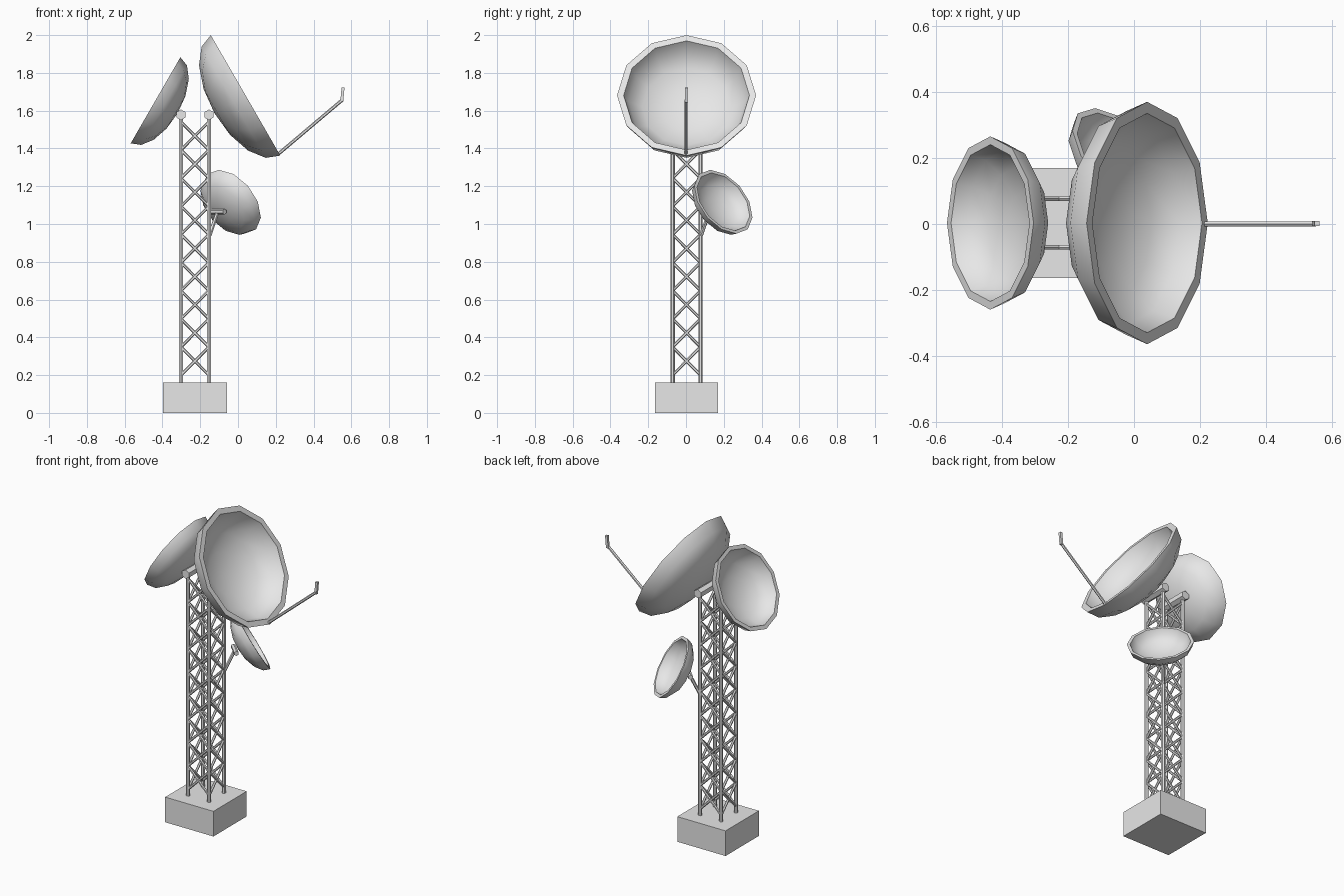
import bpy, bmesh, math
from mathutils import Vector, Matrix

old = bpy.data.objects.get("Cube")
if old:
    bpy.data.objects.remove(old, do_unlink=True)

grey = bpy.data.materials.new("light_grey")
grey.use_nodes = True
grey.diffuse_color = (0.8, 0.8, 0.8, 1)
grey.node_tree.nodes["Principled BSDF"].inputs["Base Color"].default_value = (0.8, 0.8, 0.8, 1)

CX, CY = -0.228, 0.003      # tower axis
HALF = 0.074                # half leg spacing
BASE_TOP, LEG_TOP = 0.16, 1.575


def finish(name, bm, smooth=None):
    bmesh.ops.recalc_face_normals(bm, faces=bm.faces)
    mesh = bpy.data.meshes.new(name)
    bm.to_mesh(mesh)
    bm.free()
    mesh.materials.append(grey)
    ob = bpy.data.objects.new(name, mesh)
    bpy.context.collection.objects.link(ob)
    if smooth:
        bpy.ops.object.select_all(action='DESELECT')
        ob.select_set(True)
        bpy.context.view_layer.objects.active = ob
        bpy.ops.object.shade_smooth_by_angle(angle=math.radians(smooth))
    return ob


def aim_matrix(direction, centre):
    """Local z along direction, local y as near to up as possible."""
    n = Vector(direction).normalized()
    side = Vector((0, 0, 1)).cross(n)
    side = side.normalized() if side.length > 1e-4 else Vector((1, 0, 0))
    rot = Matrix((side, n.cross(side), n)).transposed().to_4x4()
    return Matrix.Translation(centre) @ rot


def add_rod(bm, a, b, radius, sides=6):
    a, b = Vector(a), Vector(b)
    turn = Matrix.Rotation(math.pi / 4, 4, 'Z') if sides == 4 else Matrix()
    bmesh.ops.create_cone(bm, cap_ends=True, segments=sides, radius1=radius, radius2=radius,
                          depth=(b - a).length, matrix=aim_matrix(b - a, (a + b) / 2) @ turn)


def rod(name, a, b, radius, sides=6):
    bm = bmesh.new()
    add_rod(bm, a, b, radius, sides)
    return finish(name, bm)


def dish(name, centre, azimuth, radius):
    """Half-ellipsoid bowl with a flat lip, aimed 30 degrees upward."""
    depth, inner, rings = radius * 0.516, 0.905, 4
    angles = [math.pi / 2 * i / rings for i in range(rings + 1)]
    outer = [(radius * math.cos(t), -depth * math.sin(t)) for t in angles]
    profile = outer[::-1] + [(r * inner, z * inner) for r, z in outer]
    bm = bmesh.new()
    verts = [bm.verts.new((0, r, z)) for r, z in profile]
    edges = [bm.edges.new(pair) for pair in zip(verts, verts[1:])]
    bmesh.ops.spin(bm, geom=verts + edges, cent=(0, 0, 0), axis=(0, 0, 1),
                   angle=math.tau, steps=12)
    bmesh.ops.remove_doubles(bm, verts=bm.verts, dist=1e-4)
    tilt, az = math.radians(30), math.radians(azimuth)
    n = (math.cos(az) * math.cos(tilt), math.sin(az) * math.cos(tilt), math.sin(tilt))
    bm.transform(aim_matrix(n, centre))
    return finish(name, bm, 40)


# Base block
bm = bmesh.new()
bmesh.ops.create_cube(bm, size=1, matrix=Matrix.Translation((CX, CY, BASE_TOP / 2))
                      @ Matrix.Diagonal((0.34, 0.335, BASE_TOP, 1)))
finish("base_block", bm)

# Tower legs
corners = [(CX + sx * HALF, CY + sy * HALF) for sx, sy in ((-1, -1), (1, -1), (1, 1), (-1, 1))]
for i, (x, y) in enumerate(corners):
    rod(f"tower_leg_{i + 1}", (x, y, BASE_TOP - 0.01), (x, y, LEG_TOP), 0.0115)

# Crossed braces on all four tower sides
bays, low, pitch = 9, 0.2, 0.149
for i, p in enumerate(corners):
    q = corners[(i + 1) % 4]
    bm = bmesh.new()
    for k in range(bays):
        z0, z1 = low + k * pitch, low + (k + 1) * pitch
        add_rod(bm, (*p, z0), (*q, z1), 0.008)
        add_rod(bm, (*q, z0), (*p, z1), 0.008)
    finish(f"cross_braces_{i + 1}", bm)

# Hexagonal bars that carry the two upper dishes
for name, x in (("right_top_bar", CX - HALF), ("left_top_bar", CX + HALF)):
    rod(name, (x, CY - 0.1, 1.578), (x, CY + 0.1, 1.578), 0.028)

# Dishes
dish("large_dish", (0.04, CY, 1.681), 0, 0.368)
dish("medium_dish", (-0.4365, CY, 1.655), 180, 0.263)
dish("small_dish", (-0.033, 0.198, 1.118), 45, 0.195)

# Feed arm of the large dish
rod("feed_arm", (0.215, CY - 0.003, 1.372), (0.55, CY - 0.003, 1.655), 0.009)
rod("feed_tip", (0.549, CY - 0.001, 1.645), (0.556, CY - 0.001, 1.722), 0.011, 4)

# Small dish mount
rod("small_dish_bar", (-0.145, 0.16, 1.065), (-0.071, 0.086, 1.065), 0.015)
rod("small_dish_strut", (-0.15, 0.081, 0.94), (-0.108, 0.123, 1.065), 0.01)
